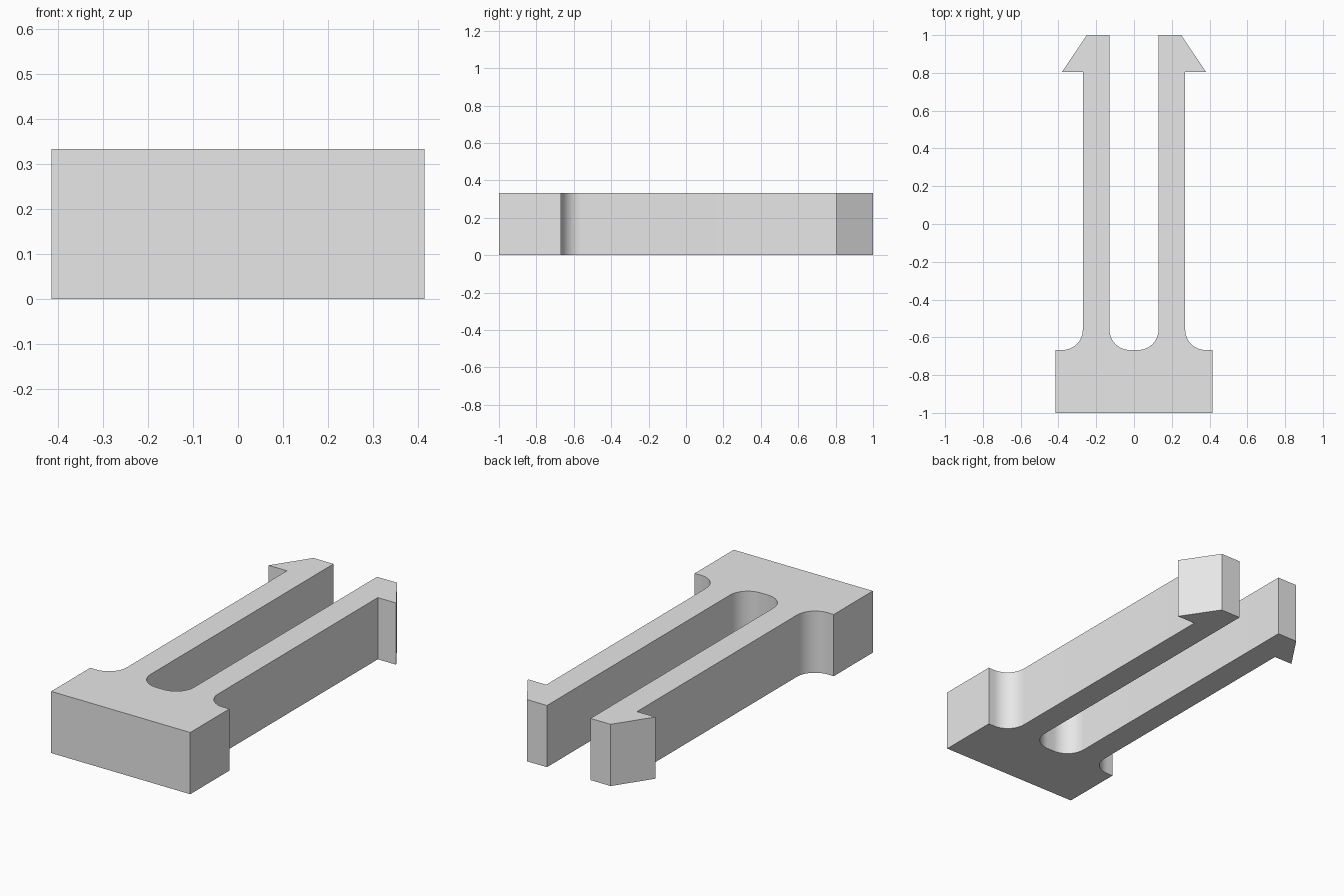
import bpy, bmesh, math

if "Cube" in bpy.data.objects:
    bpy.data.objects.remove(bpy.data.objects["Cube"])

H = 0.333          # thickness
R = 0.108          # root fillet radius
INNER, OUTER = 0.13, 0.271   # prong sides
ROOT = -0.667      # top of the base block


def fillet(cx, a0, a1, n=14):
    """Arc points of a root fillet centred at (cx, ROOT + R)."""
    return [(cx + R * math.cos(math.radians(a0 + (a1 - a0) * i / n)),
             ROOT + R + R * math.sin(math.radians(a0 + (a1 - a0) * i / n)))
            for i in range(n + 1)]


# Right half of the outline, counter-clockwise from the base corner
half = [(0.415, -1.0), (0.415, ROOT)]
half += fillet(OUTER + R, 270, 180)              # outer root fillet
half += [(OUTER, 0.805), (0.381, 0.805),         # barb
         (0.25, 1.0), (INNER, 1.0)]
half += fillet(INNER - R, 360, 270)              # inner root fillet
outline = half + [(-x, y) for x, y in reversed(half)]

# Extrude the outline into the clip
bm = bmesh.new()
face = bm.faces.new([bm.verts.new((x, y, 0)) for x, y in outline])
ext = bmesh.ops.extrude_face_region(bm, geom=[face])
verts = [v for v in ext["geom"] if isinstance(v, bmesh.types.BMVert)]
bmesh.ops.translate(bm, verts=verts, vec=(0, 0, H))
bmesh.ops.recalc_face_normals(bm, faces=bm.faces)
mesh = bpy.data.meshes.new("snap_clip")
bm.to_mesh(mesh)
bm.free()

clip = bpy.data.objects.new("snap_clip", mesh)
bpy.context.collection.objects.link(clip)

# Plain grey
grey = bpy.data.materials.new("light_grey")
grey.diffuse_color = (0.8, 0.8, 0.8, 1)
grey.use_nodes = True
grey.node_tree.nodes["Principled BSDF"].inputs["Base Color"].default_value = grey.diffuse_color
mesh.materials.append(grey)

# Smooth fillets, sharp edges elsewhere
bpy.context.view_layer.objects.active = clip
clip.select_set(True)
bpy.ops.object.shade_smooth_by_angle(angle=math.radians(30))
